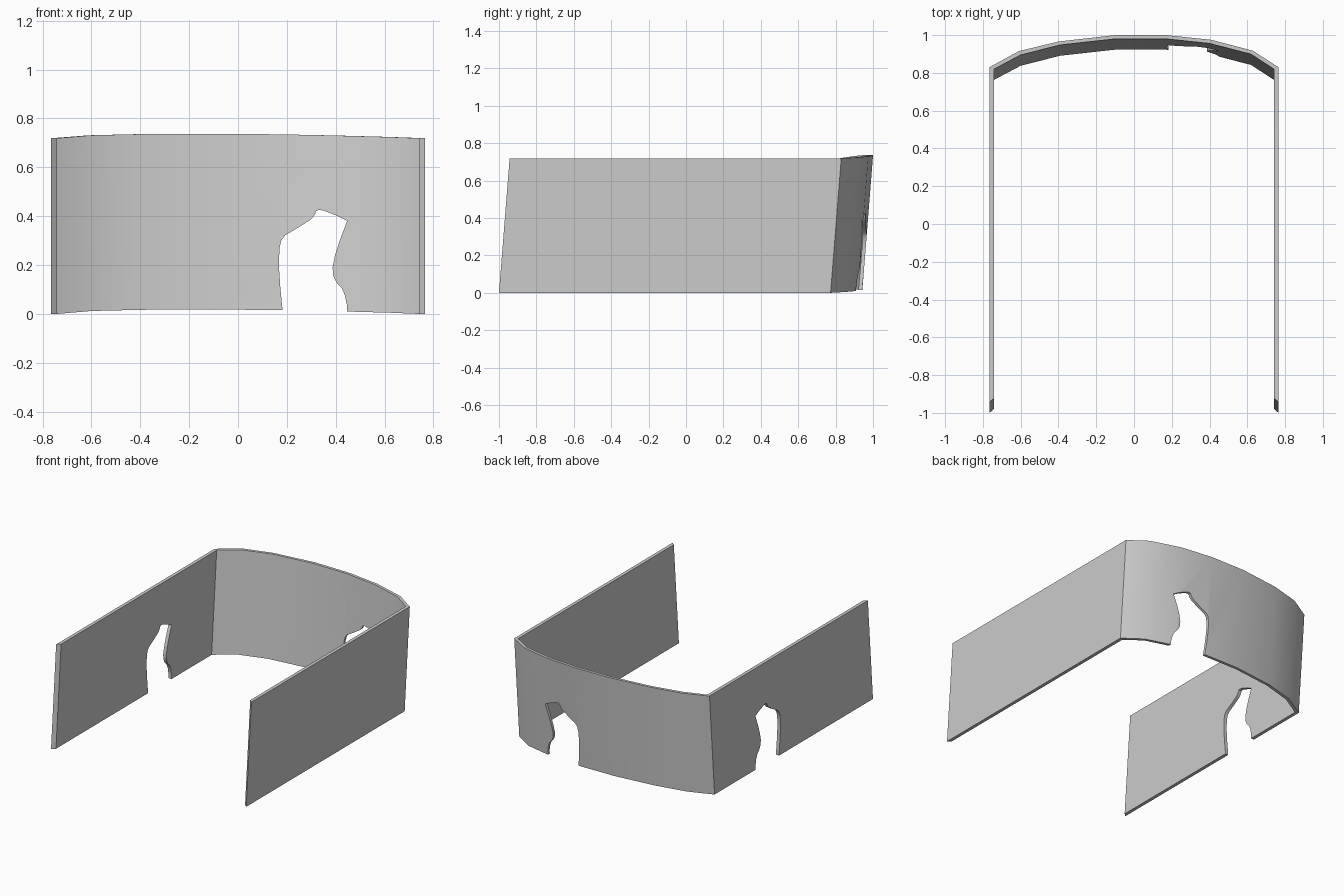
import bpy, bmesh

if "Cube" in bpy.data.objects:
    bpy.data.objects.remove(bpy.data.objects["Cube"])

# Plan outline of the wall at its top edge: (x, y, extra height)
outer = [(-0.765, -0.943, 0), (-0.765, 0.83, 0), (-0.61, 0.915, 0.012),
         (-0.40, 0.966, 0.017), (-0.10, 1.0, 0.018), (0.17, 1.0, 0.016),
         (0.41, 0.975, 0.011), (0.63, 0.917, 0.005), (0.765, 0.83, 0),
         (0.765, -0.943, 0)]
inner = [(-0.741, -0.922, 0), (-0.741, 0.82, 0), (-0.60, 0.895, 0.012),
         (-0.39, 0.948, 0.017), (-0.10, 0.98, 0.018), (0.17, 0.98, 0.016),
         (0.40, 0.956, 0.011), (0.62, 0.899, 0.005), (0.741, 0.82, 0),
         (0.741, -0.922, 0)]
HEIGHT, LEAN = 0.719, 0.057

# Ragged doorway outline: (across, up)
doorway = [(0.184, -0.1), (0.182, 0.02), (0.173, 0.11), (0.167, 0.20),
           (0.170, 0.27), (0.177, 0.30), (0.193, 0.322), (0.25, 0.355),
           (0.295, 0.384), (0.312, 0.402), (0.32, 0.421), (0.332, 0.426),
           (0.35, 0.423), (0.40, 0.404), (0.447, 0.381), (0.418, 0.305),
           (0.397, 0.24), (0.387, 0.19), (0.390, 0.155), (0.402, 0.13),
           (0.425, 0.105), (0.438, 0.075), (0.446, 0.035), (0.447, -0.1)]


def mesh_object(name, bm):
    bmesh.ops.recalc_face_normals(bm, faces=bm.faces[:])
    mesh = bpy.data.meshes.new(name)
    bm.to_mesh(mesh)
    bm.free()
    obj = bpy.data.objects.new(name, mesh)
    bpy.context.collection.objects.link(obj)
    return obj


def prism(name, front, back):
    bm = bmesh.new()
    a = [bm.verts.new(p) for p in front]
    b = [bm.verts.new(p) for p in back]
    bm.faces.new(a)
    bm.faces.new(b)
    n = len(a)
    for i in range(n):
        j = (i + 1) % n
        bm.faces.new((a[i], a[j], b[j], b[i]))
    return mesh_object(name, bm)


# Leaning U-shaped wall
bm = bmesh.new()
sections = []
for o, i in zip(outer, inner):
    sections.append([bm.verts.new((x, y - LEAN * (1 - t), e + HEIGHT * t))
                     for (x, y, e), t in ((o, 0), (o, 1), (i, 1), (i, 0))])
for s, r in zip(sections, sections[1:]):
    for k in range(4):
        m = (k + 1) % 4
        bm.faces.new((s[k], s[m], r[m], r[k]))
bm.faces.new(sections[0])
bm.faces.new(sections[-1])
wall = mesh_object("curved_wall", bm)

# Cut a doorway in the back wall and the same one in the left wall
cutters = [
    prism("back_cutter", [(u, 0.85, z) for u, z in doorway],
          [(u, 1.1, z) for u, z in doorway]),
    prism("left_cutter", [(-0.85, u - 0.132, z) for u, z in doorway],
          [(-0.65, u - 0.132, z) for u, z in doorway]),
]
bpy.context.view_layer.objects.active = wall
for c in cutters:
    mod = wall.modifiers.new("doorway", 'BOOLEAN')
    mod.operation = 'DIFFERENCE'
    mod.solver = 'EXACT'
    mod.object = c
    bpy.ops.object.modifier_apply(modifier=mod.name)
    bpy.data.objects.remove(c)

# Smooth the curve, keep the corners crisp
bpy.ops.object.select_all(action='DESELECT')
wall.select_set(True)
bpy.ops.object.shade_smooth_by_angle(angle=0.5)
